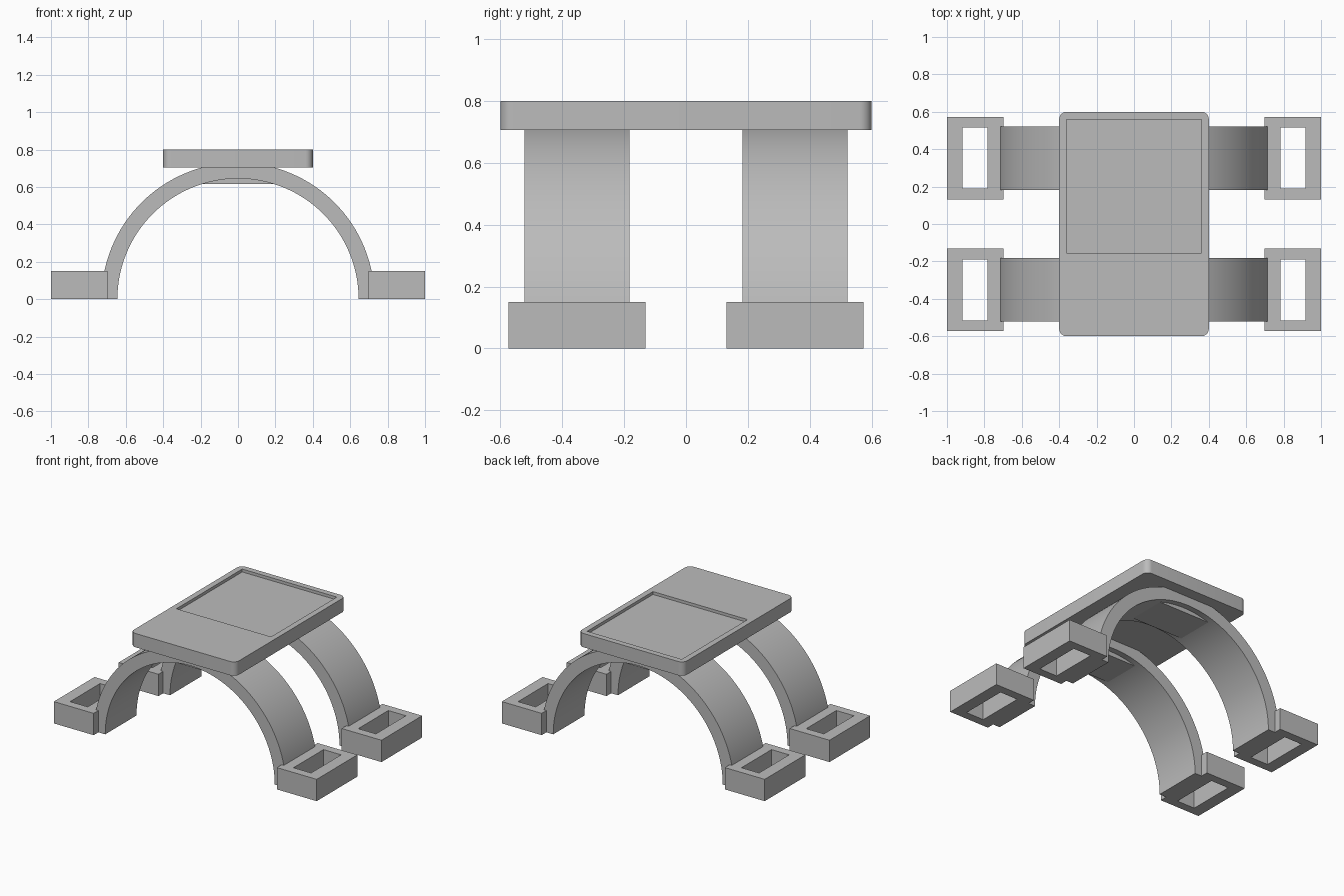
import bpy, bmesh, math

if "Cube" in bpy.data.objects:
    bpy.data.objects.remove(bpy.data.objects["Cube"], do_unlink=True)

# One grey material
grey = bpy.data.materials.new("plain grey")
grey.use_nodes = True
colour = (0.5, 0.5, 0.5, 1)
grey.diffuse_color = colour
grey.node_tree.nodes["Principled BSDF"].inputs["Base Color"].default_value = colour


def prism(name, outline, direction):
    """Closed outline of 3D points, extruded along a direction."""
    bm = bmesh.new()
    face = bm.faces.new([bm.verts.new(p) for p in outline])
    out = bmesh.ops.extrude_face_region(bm, geom=[face])
    moved = [v for v in out["geom"] if isinstance(v, bmesh.types.BMVert)]
    bmesh.ops.translate(bm, verts=moved, vec=direction)
    bmesh.ops.recalc_face_normals(bm, faces=bm.faces)
    mesh = bpy.data.meshes.new(name)
    bm.to_mesh(mesh)
    bm.free()
    mesh.materials.append(grey)
    obj = bpy.data.objects.new(name, mesh)
    bpy.context.collection.objects.link(obj)
    return obj


def box(name, x0, x1, y0, y1, z0, z1):
    outline = [(x0, y0, z0), (x1, y0, z0), (x1, y1, z0), (x0, y1, z0)]
    return prism(name, outline, (0, 0, z1 - z0))


def activate(obj):
    bpy.ops.object.select_all(action="DESELECT")
    obj.select_set(True)
    bpy.context.view_layer.objects.active = obj


def smooth(obj):
    activate(obj)
    bpy.ops.object.shade_smooth_by_angle(angle=math.radians(30))


def cut(obj, cutter):
    """Subtract the cutter and discard it."""
    mod = obj.modifiers.new("cut", "BOOLEAN")
    mod.operation, mod.solver, mod.object = "DIFFERENCE", "EXACT", cutter
    cutter.hide_render = True
    activate(obj)
    bpy.ops.object.modifier_apply(modifier=mod.name)
    bpy.data.objects.remove(cutter, do_unlink=True)


# Top plate with rounded corners and a shallow recess towards the back
width, depth, radius = 0.4, 0.6, 0.04
corner_steps = 8
outline = []
for quarter, (sx, sy) in enumerate([(1, 1), (-1, 1), (-1, -1), (1, -1)]):
    for i in range(corner_steps + 1):
        a = (quarter + i / corner_steps) * math.pi / 2
        outline.append((sx * (width - radius) + radius * math.cos(a),
                        sy * (depth - radius) + radius * math.sin(a), 0.705))
plate = prism("top_plate", outline, (0, 0, 0.095))
cut(plate, box("recess_cutter", -0.36, 0.36, -0.155, 0.56, 0.78, 0.9))
smooth(plate)

# Two half-ring arches, each with a flat pad under the crown and two feet
outer, inner, steps = 0.73, 0.645, 64
angles = [math.pi * i / steps for i in range(steps + 1)]
for label, side in (("front", -1), ("back", 1)):
    mid = side * 0.352
    ring = [(outer * math.cos(a), mid - 0.17, outer * math.sin(a)) for a in angles]
    ring += [(inner * math.cos(a), mid - 0.17, inner * math.sin(a)) for a in reversed(angles)]
    smooth(prism(label + "_arch", ring, (0, 0.34, 0)))
    box(label + "_crown_pad", -0.2, 0.2, mid - 0.13, mid + 0.13, 0.615, 0.7)

    # Open rectangular frame feet
    for hand, sx in (("right", -1), ("left", 1)):
        x0, x1 = sorted((sx * 0.697, sx))
        foot = box(f"{label}_{hand}_foot", x0, x1, mid - 0.221, mid + 0.221, 0, 0.15)
        h0, h1 = sorted((sx * 0.783, sx * 0.917))
        cut(foot, box("hole_cutter", h0, h1, mid - 0.163, mid + 0.163, -0.1, 0.3))
